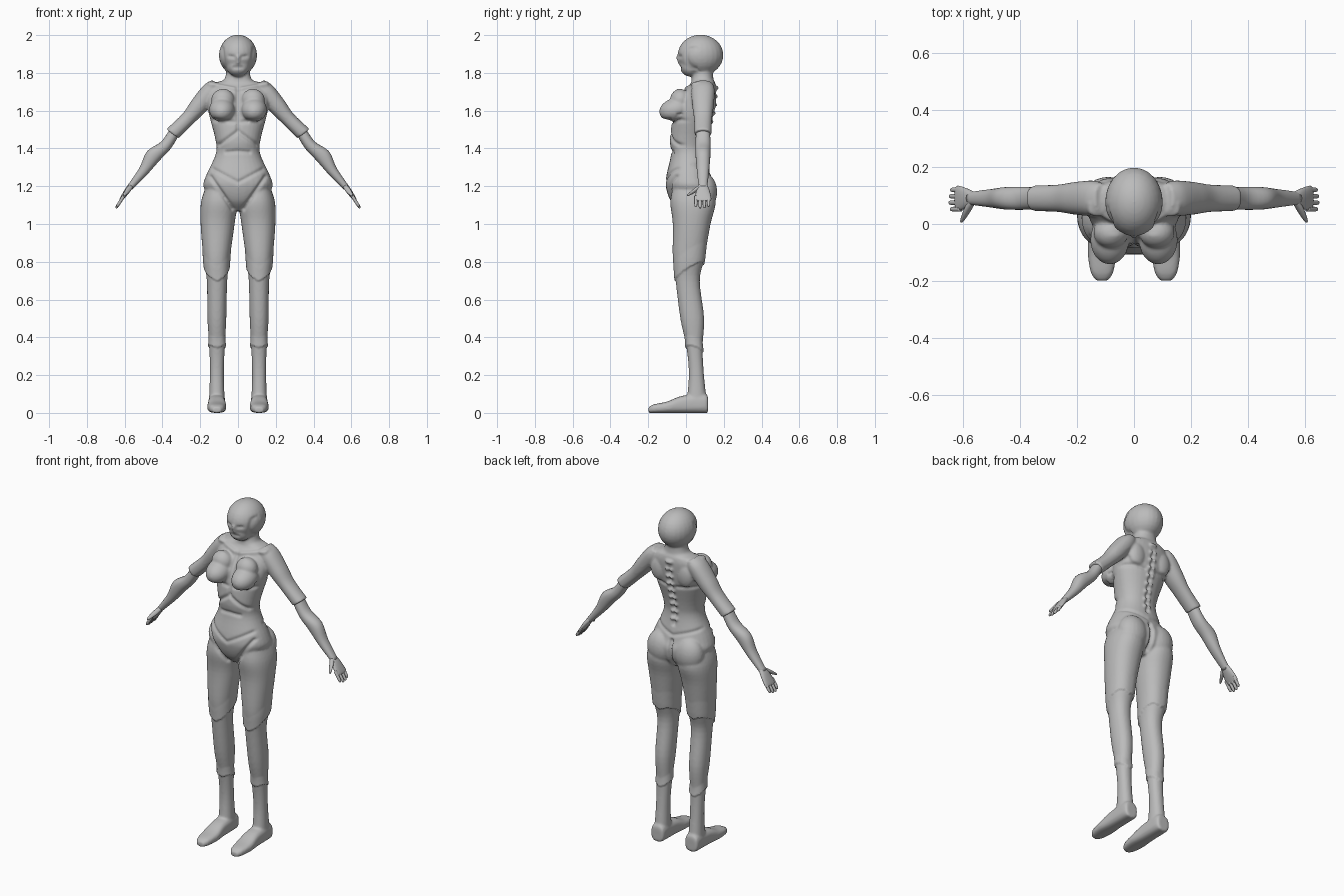
import bpy, bmesh, math
from mathutils import Matrix, Vector
from mathutils.geometry import intersect_point_line

if "Cube" in bpy.data.objects:
    bpy.data.objects.remove(bpy.data.objects["Cube"])

grey = bpy.data.materials.new("plain_grey")
grey.diffuse_color = (0.5, 0.5, 0.5, 1)
grey.use_nodes = True
grey.node_tree.nodes["Principled BSDF"].inputs["Base Color"].default_value = grey.diffuse_color


def spline(rows, sub=5):
    """Catmull-Rom rows in between the given ones."""
    out = []
    for i in range(len(rows) - 1):
        a, b, c, d = (rows[max(0, min(len(rows) - 1, i + k))] for k in (-1, 0, 1, 2))
        for s in range(sub):
            t = s / sub
            out.append([0.5 * (2 * q + (r - p) * t + (2 * p - 5 * q + 4 * r - e) * t * t
                               + (3 * q - p - 3 * r + e) * t ** 3)
                        for p, q, r, e in zip(a, b, c, d)])
    return out + [list(rows[-1])]


def loft(bm, rows, frame, power=2.2, sides=32):
    """Closed skin through rows of (along, u centre, u radius, v centre, v radius)."""
    rings = []
    for s, uc, ur, vc, vr in spline(rows):
        ring = []
        for k in range(sides):
            a = 2 * math.pi * k / sides
            c, d = math.cos(a), math.sin(a)
            u = uc + ur * math.copysign(abs(c) ** (2 / power), c)
            v = vc + vr * math.copysign(abs(d) ** (2 / power), d)
            ring.append(bm.verts.new(frame @ Vector((u, v, s))))
        rings.append(ring)
    for lo, hi in zip(rings, rings[1:]):
        for k in range(sides):
            j = (k + 1) % sides
            bm.faces.new((lo[k], lo[j], hi[j], hi[k]))
    bm.faces.new(rings[0][::-1])
    bm.faces.new(rings[-1])


def ball(bm, centre, radii, tilt=0):
    m = Matrix.Translation(centre) @ Matrix.Rotation(tilt, 4, 'X') @ Matrix.Diagonal((*radii, 1))
    bmesh.ops.create_uvsphere(bm, u_segments=24, v_segments=16, radius=1, matrix=m)


def finish(bm, name):
    bmesh.ops.recalc_face_normals(bm, faces=bm.faces)
    me = bpy.data.meshes.new(name)
    bm.to_mesh(me)
    bm.free()
    me.materials.append(grey)
    me.shade_smooth()
    ob = bpy.data.objects.new(name, me)
    bpy.context.collection.objects.link(ob)
    return ob


def arm_frame(side):
    """Shoulder to fingers runs along s, u follows y and v points out of the arm."""
    along, out = Vector((side * .605, 0, -.796)), Vector((side * .796, 0, .605))
    m = Matrix((Vector((0, 1, 0)), out, along)).transposed().to_4x4()
    m.translation = (side * .13, 0, 1.72)
    return m


def arm_rows(rows):
    return [(s, .09, w, c, r) for s, w, c, r in rows]


# Torso and neck: height, half width, middle depth, half depth
torso = [(z, 0, w, c, r) for z, w, c, r in (
    (1.07, .04, .03, .06), (1.12, .12, .03, .11), (1.19, .18, .025, .13),
    (1.25, .172, .015, .12), (1.37, .118, .015, .094), (1.45, .12, .015, .10),
    (1.60, .158, .043, .107), (1.70, .162, .075, .085), (1.745, .125, .09, .065),
    (1.77, .07, .088, .057), (1.86, .06, .095, .045))]
# Leg: height, sideways centre and radius, depth centre and radius
leg = [(1.22, .11, .05, .03, .09), (1.12, .101, .094, .037, .12), (1.0, .108, .09, .03, .10),
       (.82, .113, .07, .014, .084), (.70, .111, .054, .009, .064), (.5, .112, .05, .033, .063),
       (.35, .111, .041, .045, .043), (.2, .112, .037, .055, .04), (.04, .112, .043, .057, .056)]
# Foot, heel to toe: y, half width, height
foot = [(y, .112, w, h / 2, h / 2) for y, w, h in (
    (.117, .028, .07), (.10, .043, .1), (-.02, .046, .09), (-.1, .05, .06),
    (-.17, .039, .045), (-.198, .02, .03))]
upper_arm = arm_rows([(-.03, .05, 0, .03), (.02, .062, .002, .048), (.12, .057, .004, .048),
                      (.21, .048, .009, .039), (.325, .045, .027, .04)])
forearm = arm_rows([(.29, .036, .026, .029), (.39, .04, .017, .031), (.48, .039, .036, .041),
                    (.575, .032, .029, .027), (.69, .022, .034, .016)])
palm = arm_rows([(.66, .018, .034, .014), (.705, .034, .034, .015), (.76, .044, .032, .01),
                 (.775, .038, .031, .006)])

bm = bmesh.new()
loft(bm, torso, Matrix.Identity(4))
ball(bm, (0, .077, 1.894), (.101, .121, .108))                      # skull
ball(bm, (0, .025, 1.84), (.064, .06, .06))                         # jaw
along_y = Matrix.Identity(4)
along_y.col[1], along_y.col[2] = along_y.col[2].copy(), along_y.col[1].copy()
for side in (-1, 1):
    mirror = Matrix.Scale(side, 4, (1, 0, 0))
    loft(bm, leg, mirror)
    loft(bm, foot, mirror @ along_y, power=2.8)
    loft(bm, upper_arm, arm_frame(side))
    ball(bm, (side * .085, -.055, 1.605), (.068, .088, .062), .25)  # bust
    ball(bm, (side * .08, -.03, 1.655), (.062, .055, .06))          # upper chest
    ball(bm, (side * .09, .095, 1.17), (.088, .07, .10))            # buttock
    ball(bm, (side * .085, .125, 1.65), (.055, .035, .075))         # shoulder blade

# Fuse the body parts into one skin
body = finish(bm, "body")
fuse = body.modifiers.new("fuse", 'REMESH')
fuse.mode = 'VOXEL'
fuse.voxel_size = 0.007
soften = body.modifiers.new("soften", 'SMOOTH')
soften.factor, soften.iterations = 0.5, 4
skin = bpy.data.meshes.new_from_object(body.evaluated_get(bpy.context.evaluated_depsgraph_get()))
body.modifiers.clear()
body.data = skin

# Surface relief: depth (positive carves in) and ends of a line in x and z
front = [
    (.010, .145, 1.25, .03, 1.08),    # groin crease
    (.007, 0, 1.22, .13, 1.29),       # belly
    (.008, 0, 1.385, .06, 1.38),
    (.010, 0, 1.49, .10, 1.42),       # rib arch
    (.007, .02, 1.54, .13, 1.55),     # under bust
    (.010, 0, 1.70, 0, 1.50),         # breastbone
    (-.009, .02, 1.715, .15, 1.74),   # collarbone
    (.006, .084, 1.93, .07, 1.82),    # face edge
    (.007, .025, 1.885, .045, 1.888), # eye sockets
    (-.008, 0, 1.885, 0, 1.855),      # nose
    (.006, 0, 1.828, .02, 1.828)]     # mouth
back = [
    (.012, 0, 1.68, 0, 1.33),         # spine
    (.018, 0, 1.24, 0, 1.09),         # seat cleft
    (.006, 0, 1.27, .13, 1.31),       # waist line
    (.007, .04, 1.57, .14, 1.58)]     # blade edge
back += [(-.014, 0, 1.36 + .045 * i, .012, 1.36 + .045 * i) for i in range(9)]


def relief(x, z, lines):
    p, total = Vector((x, z, 0)), 0
    for depth, x0, z0, x1, z1 in lines:
        if min(z0, z1) - .03 < z < max(z0, z1) + .03:
            a, b = Vector((x0, z0, 0)), Vector((x1, z1, 0))
            t = intersect_point_line(p, a, b)[1]
            gap = (p - a.lerp(b, max(0, min(1, t)))).length
            total -= depth * math.exp(-(gap / .01) ** 2)
    return total


normals = [v.normal.copy() for v in skin.vertices]
for v, n in zip(skin.vertices, normals):
    x, y, z = abs(v.co.x), v.co.y, v.co.z
    push = 0
    if z > 1.05:
        if x < .2 and abs(n.y) > .1:
            push = relief(x, z, front if n.y < 0 else back)
    else:
        # Raised edges of the thigh and shin covers
        for edge, reach in ((.73 + .6 * y + .5 * abs(x - .11), .09),
                            (.345 - .3 * y + .5 * abs(x - .11), .05)):
            if edge < z < edge + reach:
                push += .007 * (1 - (z - edge) / reach)
    v.co += n * push
    v.co.z = max(0, v.co.z)
skin.shade_smooth()

for side, word in ((-1, "right"), (1, "left")):
    frame = arm_frame(side)
    bm = bmesh.new()
    loft(bm, forearm, frame, sides=24)
    finish(bm, word + "_forearm")

    bm = bmesh.new()
    loft(bm, palm, frame, sides=20)
    # Four fingers, the middle ones longest
    for i in range(4):
        y, tip = .052 + .0225 * i, .822 - .008 * abs(i - 1.4)
        rows = [(s, y, r, .032 - .08 * (s - .745), r)
                for s, r in ((.745, .009), (tip - .012, .008), (tip, .003))]
        loft(bm, rows, frame, sides=10)
    # Thumb, leaning to the front
    thumb = [(s, y, r, .033, r) for s, y, r in (
        (.675, .078, .012), (.705, .05, .014), (.735, .015, .008), (.743, .008, .002))]
    loft(bm, thumb, frame, sides=12)
    finish(bm, word + "_hand")
